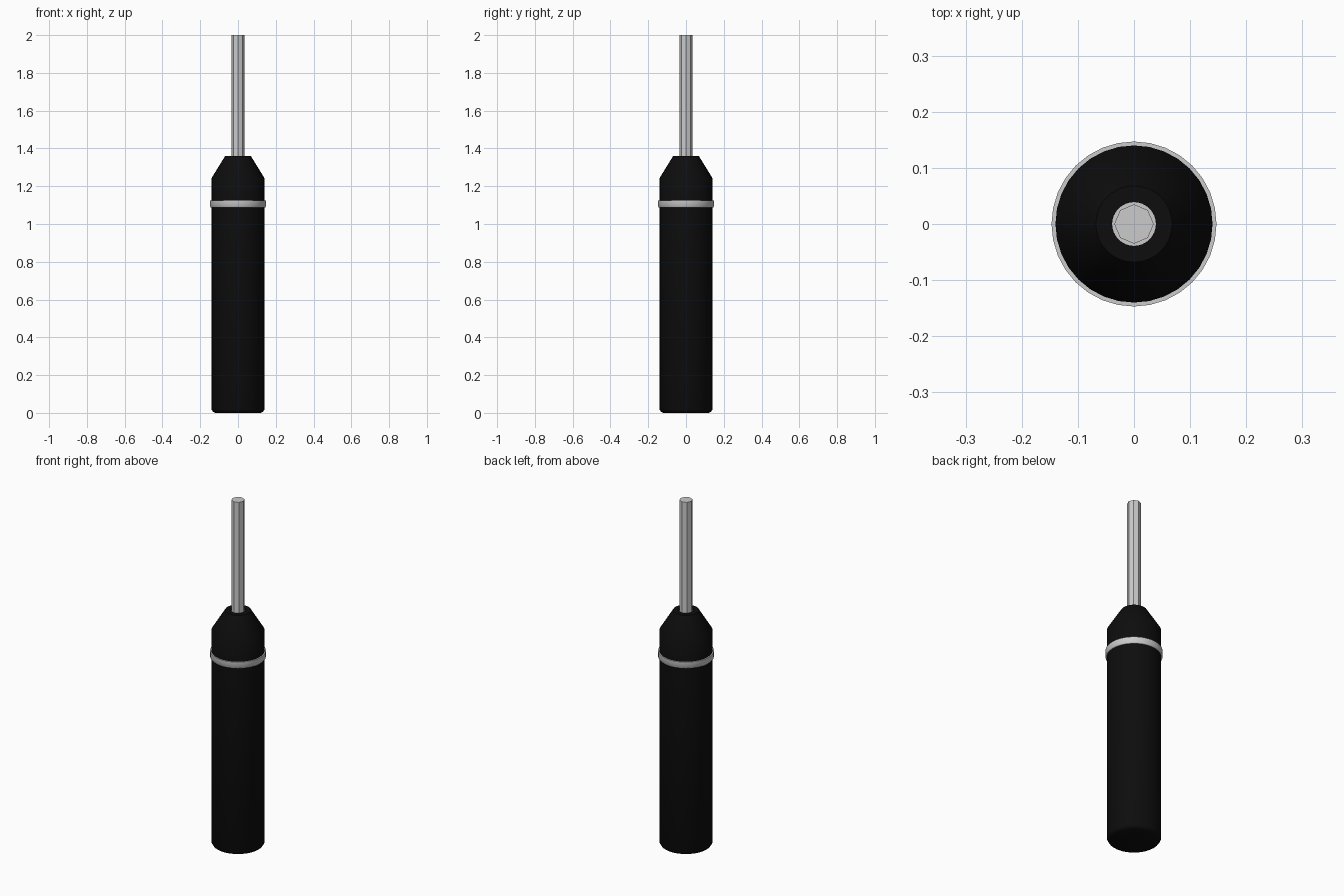
import bpy, bmesh, math

if "Cube" in bpy.data.objects:
    bpy.data.objects.remove(bpy.data.objects["Cube"])

black = bpy.data.materials.new("black_plastic")
black.diffuse_color = (0.004, 0.004, 0.004, 1)
black.use_nodes = True
black.node_tree.nodes["Principled BSDF"].inputs["Base Color"].default_value = black.diffuse_color


def lathe(name, profile, sides, mat=None, smooth=35, closed=False):
    """Spin an (r, z) profile round z; points with r = 0 become poles."""
    bm = bmesh.new()
    rings = []
    for r, z in profile:
        if r == 0:
            rings.append([bm.verts.new((0, 0, z))] * sides)
        else:
            rings.append([bm.verts.new((r * math.cos(2 * math.pi * i / sides),
                                        r * math.sin(2 * math.pi * i / sides), z))
                          for i in range(sides)])
    pairs = list(zip(rings, rings[1:])) + ([(rings[-1], rings[0])] if closed else [])
    for a, b in pairs:
        for i in range(sides):
            j = (i + 1) % sides
            bm.faces.new(dict.fromkeys((a[i], a[j], b[j], b[i])))
    bmesh.ops.recalc_face_normals(bm, faces=bm.faces)
    me = bpy.data.meshes.new(name)
    bm.to_mesh(me)
    bm.free()
    ob = bpy.data.objects.new(name, me)
    bpy.context.collection.objects.link(ob)
    if mat:
        me.materials.append(mat)
    bpy.context.view_layer.objects.active = ob
    ob.select_set(True)
    if smooth:
        bpy.ops.object.shade_smooth_by_angle(angle=math.radians(smooth))
    ob.select_set(False)
    return ob


# Handle with a small chamfer at the foot
lathe("handle", [(0, 0), (0.12, 0), (0.133, 0.006), (0.14, 0.018),
                 (0.14, 1.1), (0, 1.1)], 32, black)

# Metal band between handle and nose, flat on top, eased below
lathe("band", [(0.13, 1.088), (0.144, 1.088), (0.147, 1.092), (0.147, 1.125),
               (0.13, 1.125)], 32, smooth=60, closed=True)

# Tapered nose with a socket for the shaft
lathe("nose", [(0, 1.1), (0.14, 1.1), (0.14, 1.243), (0.068, 1.36),
               (0.039, 1.36), (0.039, 1.33), (0, 1.33)], 32, black)

# Metal collar seated in the socket
lathe("collar", [(0, 1.325), (0.039, 1.325), (0.039, 1.35), (0, 1.35)], 32)

# Eight-sided shaft
lathe("shaft", [(0, 1.34), (0.035, 1.34), (0.035, 2), (0, 2)], 8, smooth=None)
